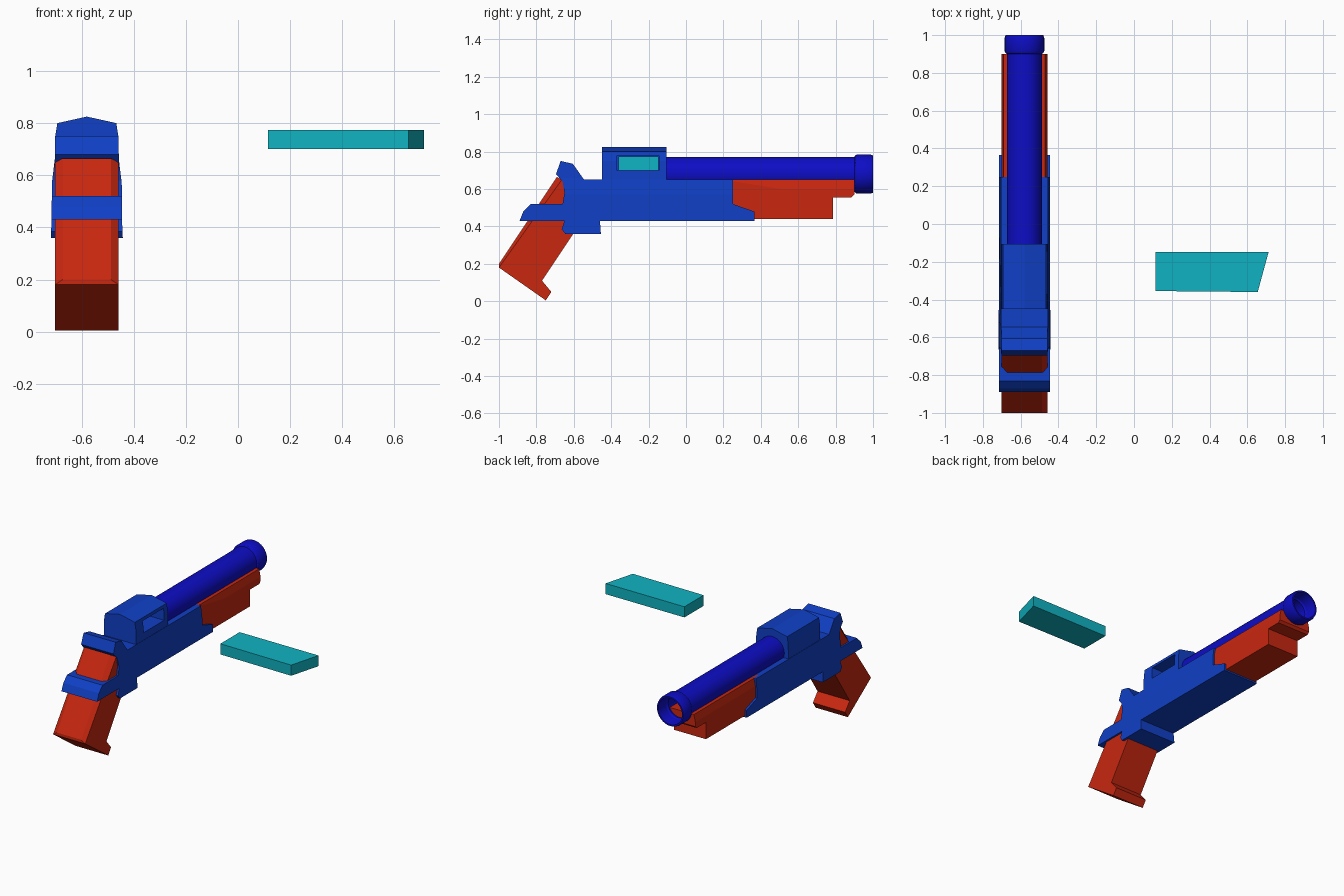
import bpy, bmesh, math
from mathutils import Vector

cube = bpy.data.objects.get("Cube")
if cube:
    bpy.data.objects.remove(cube)

CX = -0.58  # centre line of the gun


def material(name, rgb):
    m = bpy.data.materials.new(name)
    m.use_nodes = True
    m.diffuse_color = (*rgb, 1)
    m.node_tree.nodes["Principled BSDF"].inputs["Base Color"].default_value = (*rgb, 1)
    return m


BLUE = material("frame blue", (0.005, 0.05, 0.56))
NAVY = material("barrel deep blue", (0.004, 0.004, 0.56))
RED = material("stock red", (0.58, 0.02, 0.005))
TEAL = material("bolt teal", (0.005, 0.45, 0.54))


def finish(bm, name, mat):
    bmesh.ops.recalc_face_normals(bm, faces=bm.faces)
    mesh = bpy.data.meshes.new(name)
    bm.to_mesh(mesh)
    bm.free()
    obj = bpy.data.objects.new(name, mesh)
    bpy.context.collection.objects.link(obj)
    if mat:
        mesh.materials.append(mat)
    return obj


def prism(points, offset):
    """Closed solid from a flat outline pushed along an offset."""
    bm = bmesh.new()
    face = bm.faces.new([bm.verts.new(p) for p in points])
    new = bmesh.ops.extrude_face_region(bm, geom=[face], use_keep_orig=True)["geom"]
    bmesh.ops.translate(bm, vec=offset, verts=[g for g in new if isinstance(g, bmesh.types.BMVert)])
    return bm


def half_width(z, taper):
    if z <= taper[0][0]:
        return taper[0][1]
    for (z0, w0), (z1, w1) in zip(taper, taper[1:]):
        if z <= z1:
            return w0 + (w1 - w0) * (z - z0) / (z1 - z0)
    return taper[-1][1]


def side_profile(name, outline, taper, mat):
    """Extrude a (y, z) outline across x, with a half width that follows height."""
    bm = prism([(-1, y, z) for y, z in outline], Vector((2, 0, 0)))
    bmesh.ops.triangulate(bm, faces=bm.faces)
    for z, _ in taper[1:-1]:
        bmesh.ops.bisect_plane(bm, geom=bm.verts[:] + bm.edges[:] + bm.faces[:],
                               plane_co=(0, 0, z), plane_no=(0, 0, 1))
    for v in bm.verts:
        v.co.x = CX + math.copysign(half_width(v.co.z, taper), v.co.x)
    bmesh.ops.dissolve_limit(bm, angle_limit=0.01, verts=bm.verts, edges=bm.edges)
    return finish(bm, name, mat)


# Frame with hammer, tang and lower lug
side_profile("frame", [
    (-0.89, 0.43), (-0.87, 0.48), (-0.83, 0.52), (-0.66, 0.52), (-0.65, 0.58),
    (-0.66, 0.64), (-0.695, 0.68), (-0.67, 0.75), (-0.605, 0.735), (-0.545, 0.65),
    (0.25, 0.65), (0.25, 0.52), (0.365, 0.48), (0.365, 0.43), (-0.46, 0.43),
    (-0.455, 0.36), (-0.645, 0.36), (-0.665, 0.385), (-0.65, 0.43)],
    [(0.36, 0.138), (0.43, 0.135), (0.57, 0.134), (0.66, 0.123), (0.76, 0.121)], BLUE)

# Receiver with a peaked top
section = [(-0.123, 0.6), (-0.121, 0.75), (-0.113, 0.80), (0, 0.825),
           (0.113, 0.80), (0.121, 0.75), (0.123, 0.6)]
receiver = finish(prism([(CX + x, -0.45, z) for x, z in section], Vector((0, 0.345, 0))),
                  "receiver", BLUE)

# Loading port cut into one side
port = [(y, z) for y, z in [(-0.37, 0.70), (-0.145, 0.70), (-0.145, 0.78), (-0.37, 0.78)]]
cutter = finish(prism([(CX, y, z) for y, z in port], Vector((0.3, 0, 0))), "port_cutter", None)
cutter.hide_render = True
cut = receiver.modifiers.new("port", 'BOOLEAN')
cut.operation = 'DIFFERENCE'
cut.solver = 'EXACT'
cut.object = cutter
bpy.context.view_layer.objects.active = receiver
bpy.ops.object.modifier_apply(modifier=cut.name)
bpy.data.objects.remove(cutter)

# Fore-end under the barrel
side_profile("fore_end", [
    (0.2, 0.44), (0.785, 0.44), (0.785, 0.555), (0.885, 0.555), (0.9, 0.57),
    (0.9, 0.65), (0.2, 0.65)],
    [(0.44, 0.121), (0.60, 0.121), (0.65, 0.11)], RED)

# Grip with chamfered rear corners
grip = side_profile("grip", [
    (-0.69, 0.665), (-1.0, 0.2), (-1.0, 0.18), (-0.75, 0.005), (-0.72, 0.05),
    (-0.77, 0.11), (-0.59, 0.38), (-0.59, 0.6)],
    [(0.0, 0.122), (0.7, 0.122)], RED)
bm = bmesh.new()
bm.from_mesh(grip.data)
rear = [e for e in bm.edges
        if abs(e.verts[0].co.x - e.verts[1].co.x) < 0.01 and e.calc_length() > 0.5
        and sum(v.co.z for v in e.verts) > 0.8]
bmesh.ops.bevel(bm, geom=rear, offset=0.03, segments=1, affect='EDGES')
bm.to_mesh(grip.data)
bm.free()

# Barrel with flared muzzle ring and open bore, turned around its axis
bm = bmesh.new()
turned = [(0, -0.11), (0.092, -0.11), (0.092, 0.9), (0.1, 0.905), (0.105, 0.915),
          (0.105, 0.985), (0.1, 1.0), (0.09, 1.0), (0.085, 0.92), (0.078, 0.91),
          (0.078, 0.3), (0, 0.3)]
verts = [bm.verts.new((CX + r, y, 0.68)) for r, y in turned]
edges = [bm.edges.new(pair) for pair in zip(verts, verts[1:])]
bmesh.ops.spin(bm, geom=verts + edges, cent=(CX, 0, 0.68), axis=(0, 1, 0),
               angle=math.tau, steps=32)
bmesh.ops.remove_doubles(bm, verts=bm.verts, dist=0.0005)
barrel = finish(bm, "barrel", NAVY)
bpy.ops.object.select_all(action='DESELECT')
barrel.select_set(True)
bpy.context.view_layer.objects.active = barrel
bpy.ops.object.shade_smooth_by_angle(angle=math.radians(30))

# Separate bolt with a slanted end
finish(prism([(0.115, -0.355, 0.70), (0.655, -0.36, 0.70), (0.713, -0.147, 0.70),
              (0.115, -0.147, 0.70)], Vector((0, 0, 0.073))), "bolt", TEAL)
